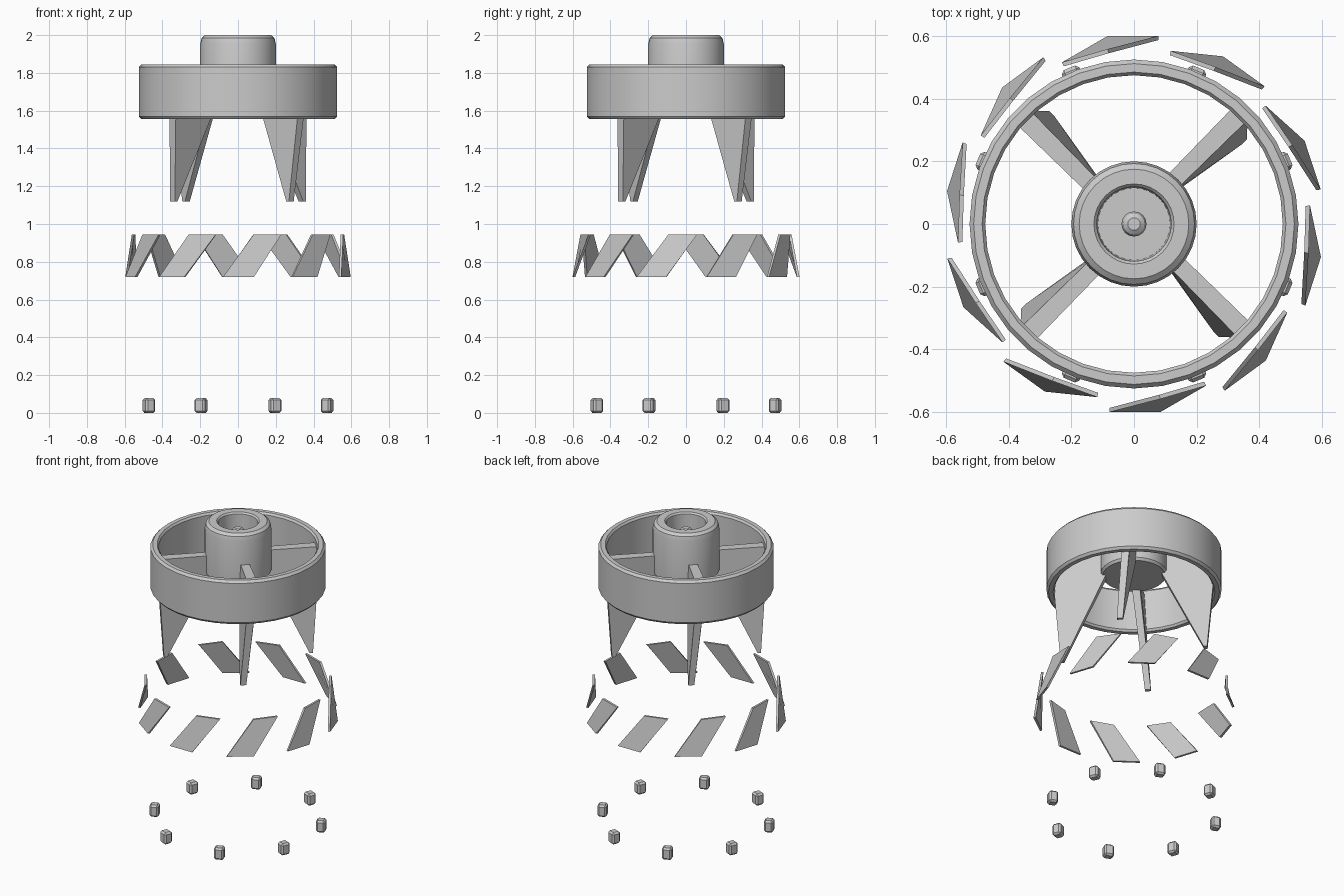
import bpy, bmesh, math
from mathutils import Vector, Matrix

if "Cube" in bpy.data.objects:
    bpy.data.objects.remove(bpy.data.objects["Cube"])

grey = bpy.data.materials.new("plain_grey")
grey.diffuse_color = (0.6, 0.6, 0.6, 1)
grey.use_nodes = True
grey.node_tree.nodes["Principled BSDF"].inputs["Base Color"].default_value = grey.diffuse_color


def finish(name, bm, smooth=False):
    bmesh.ops.recalc_face_normals(bm, faces=bm.faces)
    me = bpy.data.meshes.new(name)
    bm.to_mesh(me)
    bm.free()
    me.materials.append(grey)
    ob = bpy.data.objects.new(name, me)
    bpy.context.collection.objects.link(ob)
    if smooth:
        bpy.ops.object.select_all(action='DESELECT')
        ob.select_set(True)
        bpy.context.view_layer.objects.active = ob
        bpy.ops.object.shade_smooth_by_angle(angle=math.radians(30))
    return ob


def lathe(name, profile, n=32, closed=False):
    """Revolve (radius, z) points about the z axis."""
    bm = bmesh.new()
    rings = []
    for r, z in profile:
        if r == 0:
            rings.append([bm.verts.new((0, 0, z))] * n)
        else:
            rings.append([bm.verts.new((r * math.cos(2 * math.pi * i / n),
                                        r * math.sin(2 * math.pi * i / n), z))
                          for i in range(n)])
    pairs = list(zip(rings, rings[1:]))
    if closed:
        pairs.append((rings[-1], rings[0]))
    for a, b in pairs:
        for i in range(n):
            j = (i + 1) % n
            bm.faces.new(list(dict.fromkeys((a[i], a[j], b[j], b[i]))))
    return finish(name, bm, True)


def plate(name, side_a, side_b, turn):
    """Solid between two matching outlines, turned about z."""
    bm = bmesh.new()
    rot = Matrix.Rotation(turn, 3, 'Z')
    a = [bm.verts.new(rot @ Vector(p)) for p in side_a]
    b = [bm.verts.new(rot @ Vector(p)) for p in side_b]
    bm.faces.new(a)
    bm.faces.new(b[::-1])
    for i in range(len(a)):
        j = (i + 1) % len(a)
        bm.faces.new((a[i], b[i], b[j], a[j]))
    return finish(name, bm)


# Outer ring with softened rims
lathe("outer_ring", [(0.475, 1.568), (0.485, 1.555), (0.512, 1.555), (0.525, 1.57),
                     (0.525, 1.83), (0.512, 1.845), (0.485, 1.845), (0.475, 1.832)], 36, True)

# Hub with recessed top
lathe("hub", [(0, 1.665), (0.188, 1.665), (0.2, 1.68), (0.2, 1.955), (0.193, 1.985),
              (0.175, 2.0), (0.128, 2.0), (0.119, 1.99), (0.115, 1.80), (0, 1.80)])

# Small pin in the recess
lathe("hub_pin", [(0, 1.79), (0.04, 1.79), (0.04, 1.93), (0.034, 1.945),
                  (0.02, 1.955), (0, 1.955)], 16)

# Four twisted fins: (radius, height, clockwise offset of each side)
fin = [(0.17, 1.80, -0.035, 0.018), (0.485, 1.80, -0.04, 0.022),
       (0.478, 1.555, -0.012, 0.034), (0.445, 1.12, 0.028, 0.064),
       (0.425, 1.12, 0.028, 0.064), (0.17, 1.66, -0.025, 0.022)]
for k in range(4):
    plate("fin_%d" % (k + 1), [(u, -a, z) for u, z, a, b in fin],
          [(u, -b, z) for u, z, a, b in fin], math.radians(45 + 90 * k))

# Ten slanted blades in a ring
corners = [(-97.5, 0.606, 0.72), (-82, 0.606, 0.72), (-66, 0.565, 0.945), (-81.5, 0.565, 0.945)]


def blade_side(inset):
    return [((r - inset) * math.cos(math.radians(a)),
             (r - inset) * math.sin(math.radians(a)), z) for a, r, z in corners]


for k in range(10):
    plate("blade_%d" % (k + 1), blade_side(0), blade_side(0.014), math.radians(36 * k))

# Eight small bevelled foot blocks
for k in range(8):
    bm = bmesh.new()
    bmesh.ops.create_cube(bm, size=1)
    bmesh.ops.scale(bm, vec=(0.057, 0.061, 0.078), verts=bm.verts)
    bmesh.ops.bevel(bm, geom=bm.edges[:], offset=0.011, segments=1, affect='EDGES')
    bmesh.ops.translate(bm, vec=(0.511, 0, 0.039), verts=bm.verts)
    bmesh.ops.rotate(bm, cent=(0, 0, 0), verts=bm.verts,
                     matrix=Matrix.Rotation(math.radians(22.5 + 45 * k), 3, 'Z'))
    finish("foot_block_%d" % (k + 1), bm)
